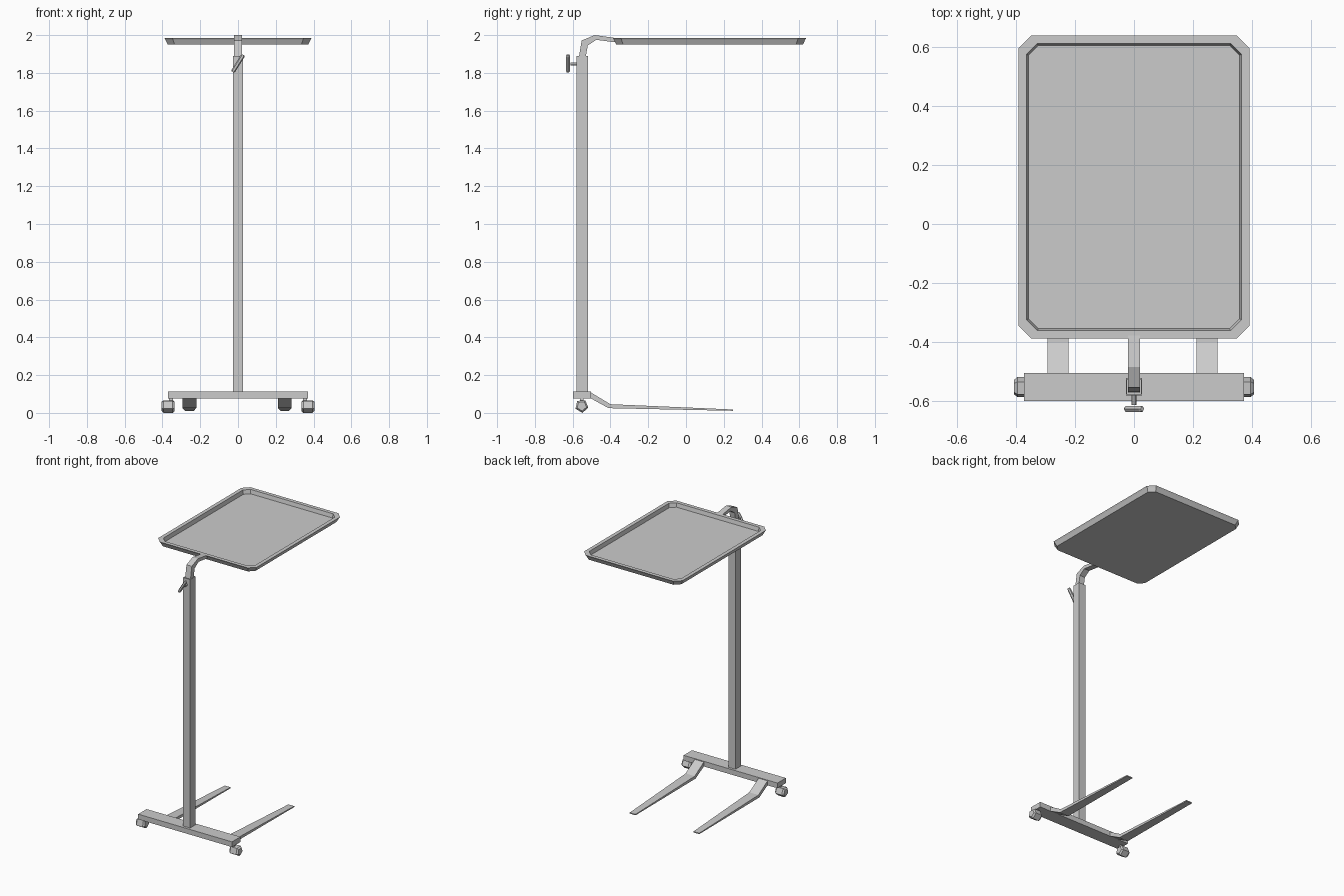
import bpy, bmesh, math

if "Cube" in bpy.data.objects:
    bpy.data.objects.remove(bpy.data.objects["Cube"])


def loft(name, rings):
    """Closed flat-shaded solid skinned through equal-sized rings of points."""
    bm = bmesh.new()
    loops = [[bm.verts.new(p) for p in ring] for ring in rings]
    n = len(loops[0])
    for a, b in zip(loops, loops[1:]):
        for i in range(n):
            j = (i + 1) % n
            bm.faces.new((a[i], a[j], b[j], b[i]))
    bm.faces.new(loops[0][::-1])
    bm.faces.new(loops[-1])
    bmesh.ops.recalc_face_normals(bm, faces=bm.faces)
    mesh = bpy.data.meshes.new(name)
    bm.to_mesh(mesh)
    bm.free()
    ob = bpy.data.objects.new(name, mesh)
    bpy.context.collection.objects.link(ob)
    return ob


def rect(hx, y0, y1, z):
    return [(-hx, y0, z), (hx, y0, z), (hx, y1, z), (-hx, y1, z)]


def strip(name, sections, x=0.0):
    """Bar running along y; each section is (half width, bottom yz, top yz)."""
    return loft(name, [[(x - w, *b), (x + w, *b), (x + w, *t), (x - w, *t)]
                       for w, b, t in sections])


def tray_ring(inset, c, z):
    """Rectangle with cut corners, measured inward from the tray rim."""
    x, y0, y1 = 0.39 - inset, -0.387 + inset, 0.637 - inset
    return [(-x + c, y0, z), (x - c, y0, z), (x, y0 + c, z), (x, y1 - c, z),
            (x - c, y1, z), (-x + c, y1, z), (-x, y1 - c, z), (-x, y0 + c, z)]


# Tray: underside, flared outer wall, flat rim, inner wall, floor
loft("tray", [tray_ring(0.018, 0.036, 1.95), tray_ring(0.006, 0.04, 1.975),
              tray_ring(0.0, 0.042, 1.985), tray_ring(0.027, 0.036, 1.985),
              tray_ring(0.033, 0.034, 1.957)])

# Post: square tube with a recessed open top
loft("post", [rect(0.027, -0.58, -0.52, 0.1), rect(0.027, -0.58, -0.52, 1.89),
              rect(0.023, -0.575, -0.525, 1.89), rect(0.023, -0.575, -0.525, 1.8)])

# Bent arm from the post to the tray
strip("tray_arm", [(0.021, (-0.53, 1.79), (-0.57, 1.79)),
                   (0.021, (-0.53, 1.89), (-0.566, 1.89)),
                   (0.021, (-0.52, 1.945), (-0.552, 1.972)),
                   (0.021, (-0.475, 1.975), (-0.483, 2.0)),
                   (0.021, (-0.375, 1.962), (-0.37, 1.984))])

# Base crossbar
loft("base_bar", [rect(0.371, -0.598, -0.503, 0.076), rect(0.371, -0.598, -0.503, 0.113)])

# Tapered floor legs
for side, x in (("left", -0.257), ("right", 0.247)):
    strip("leg_" + side, [(0.036, (-0.51, 0.08), (-0.51, 0.112)),
                          (0.036, (-0.41, 0.025), (-0.40, 0.046)),
                          (0.023, (0.25, 0.011), (0.25, 0.018))], x)

# Five-sided casters with chamfered rims, each on a short stem
for side, s in (("left", -1), ("right", 1)):
    rings = []
    for dx, r in ((-0.035, 0.026), (-0.024, 0.036), (0.024, 0.036), (0.035, 0.026)):
        angles = [math.radians(-85 + 72 * i) for i in range(5)]
        rings.append([(s * 0.37 + dx, -0.552 + r * math.cos(a), 0.036 + r * math.sin(a))
                      for a in angles])
    loft("caster_" + side, rings)
    stem = loft("caster_stem_" + side, [rect(0.01, -0.562, -0.542, z) for z in (0.04, 0.08)])
    stem.location.x = s * 0.355

# Clamp handle: thin stem and a tilted grip
hexagon = [(math.cos(math.radians(60 * i)), math.sin(math.radians(60 * i))) for i in range(6)]
loft("clamp_stem", [[(0.008 * c, y, 1.847 + 0.009 * d) for c, d in hexagon]
                    for y in (-0.575, -0.612)])
grip = loft("clamp_grip", [[(w * c, 0.012 * w / 0.011 * d, z) for c, d in hexagon]
                           for z, w in ((-0.053, 0.007), (-0.045, 0.011),
                                        (0.045, 0.011), (0.053, 0.007))])
grip.location = (0, -0.625, 1.85)
grip.rotation_euler.y = math.radians(32)
